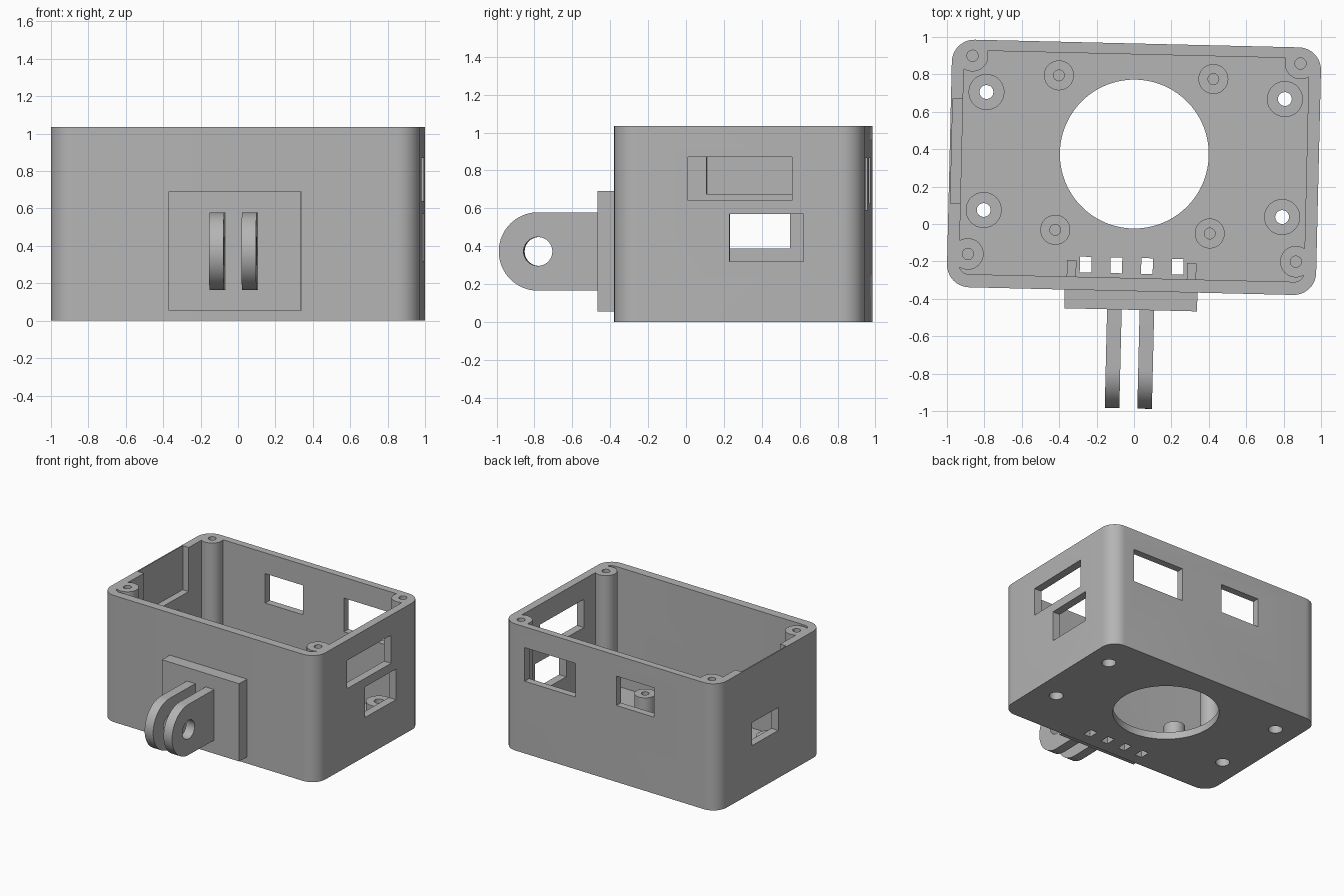
import bpy, bmesh, math
from mathutils import Matrix

cube = bpy.data.objects.get("Cube")
if cube:
    bpy.data.objects.remove(cube)

HEIGHT, FLOOR = 1.035, 0.06
CENTRE, TURN = (0, 0.303, 0), math.radians(-1.35)

grey = bpy.data.materials.new("light_grey_plastic")
grey.use_nodes = True
grey.diffuse_color = (0.46, 0.46, 0.46, 1)
grey.node_tree.nodes["Principled BSDF"].inputs["Base Color"].default_value = grey.diffuse_color


def make(name, bm):
    bmesh.ops.recalc_face_normals(bm, faces=bm.faces)
    mesh = bpy.data.meshes.new(name)
    bm.to_mesh(mesh)
    bm.free()
    mesh.materials.append(grey)
    ob = bpy.data.objects.new(name, mesh)
    bpy.context.collection.objects.link(ob)
    return ob


def box(name, x, y, z):
    bm = bmesh.new()
    bmesh.ops.create_cube(bm, size=1)
    for v in bm.verts:
        v.co = [lo + (c + 0.5) * (hi - lo) for c, (lo, hi) in zip(v.co, (x, y, z))]
    return make(name, bm)


def rounded_box(name, x, y, z, radius):
    ob = box(name, x, y, z)
    bm = bmesh.new()
    bm.from_mesh(ob.data)
    upright = [e for e in bm.edges if abs(e.verts[0].co.z - e.verts[1].co.z) > 0.1]
    bmesh.ops.bevel(bm, geom=upright, offset=radius, segments=10, affect='EDGES', profile=0.5)
    bm.to_mesh(ob.data)
    bm.free()
    return ob


def cylinder(name, x, y, z0, z1, radius, sides=40, tip=None):
    bm = bmesh.new()
    bmesh.ops.create_cone(bm, cap_ends=True, segments=sides, depth=z1 - z0,
                          radius1=radius if tip is None else tip, radius2=radius,
                          matrix=Matrix.Translation((x, y, (z0 + z1) / 2)))
    return make(name, bm)


def combine(target, parts, operation):
    # Bake the boolean result, then drop the helper solids
    for part in parts:
        part.hide_render = True
        mod = target.modifiers.new(part.name, 'BOOLEAN')
        mod.operation, mod.solver, mod.object = operation, 'EXACT', part
    bpy.context.view_layer.update()
    graph = bpy.context.evaluated_depsgraph_get()
    mesh = bpy.data.meshes.new_from_object(target.evaluated_get(graph))
    target.modifiers.clear()
    target.data = mesh
    mesh.materials.clear()
    mesh.materials.append(grey)
    for part in parts:
        bpy.data.objects.remove(part)


def finish(ob):
    ob.location = CENTRE
    ob.rotation_euler.z = TURN
    bpy.ops.object.select_all(action='DESELECT')
    ob.select_set(True)
    bpy.context.view_layer.objects.active = ob
    bpy.ops.object.shade_smooth_by_angle(angle=math.radians(30))


def four(x, y_front, y_back):
    return [(sx * x, y) for sx in (-1, 1) for y in (y_front, y_back)]


corner_posts = four(0.877, -0.484, 0.576)
outer_bosses = four(0.798, -0.247, 0.384)
inner_bosses = four(0.413, -0.344, 0.482)

# Open-topped housing
housing = rounded_box("housing", (-0.987, 0.987), (-0.662, 0.662), (0, HEIGHT), 0.12)
combine(housing, [rounded_box("cavity", (-0.922, 0.922), (-0.592, 0.604),
                              (FLOOR, HEIGHT + 0.2), 0.05)], 'DIFFERENCE')

# Lid posts, floor bosses and two small ribs on the front wall
solids = [cylinder("lid_post", x, y, 0.03, HEIGHT, 0.084) for x, y in corner_posts]
solids += [cylinder("outer_boss", x, y, 0.03, 0.24, 0.096) for x, y in outer_bosses]
solids += [cylinder("inner_boss", x, y, 0.03, 0.215, 0.08) for x, y in inner_bosses]
solids += [box("rib", (x - 0.025, x + 0.025), (-0.63, -0.505), (0.03, 0.15))
           for x in (-0.321, 0.321)]
combine(housing, solids, 'UNION')

# Large floor opening, screw holes and cable slots
cuts = [cylinder("floor_opening", 0, 0.071, -0.1, 0.5, 0.398, 96)]
for x, y in corner_posts:
    cuts.append(cylinder("lid_screw_hole", x, y, HEIGHT - 0.3, HEIGHT + 0.1, 0.03, 24))
for x, y in outer_bosses:
    cuts.append(cylinder("through_hole", x, y, -0.1, 0.4, 0.037, 24))
    cuts.append(cylinder("head_recess", x, y, -0.1, 0.14, 0.053, 32))
for x, y in inner_bosses:
    cuts.append(cylinder("blind_hole", x, y, 0.08, 0.4, 0.029, 24))
for i in range(4):
    x = (i - 1.5) * 0.164
    cuts.append(box("cable_slot", (x - 0.031, x + 0.031), (-0.568, -0.484), (-0.1, 0.2)))

# Side and back windows, and the thinned pocket in one side wall
left, right, back = (0.86, 1.1), (-1.1, -0.86), (0.56, 0.8)
cuts += [box("upper_side_window", left, (-0.27, 0.28), (0.64, 0.87)),
         box("lower_side_window", left, (-0.05, 0.34), (0.32, 0.57)),
         box("far_side_window", right, (-0.106, 0.224), (0.388, 0.575)),
         box("side_pocket", (-0.977, -0.9), (-0.216, 0.344), (0.675, HEIGHT + 0.1)),
         box("large_back_window", (0.314, 0.781), back, (0.59, 0.865)),
         box("small_back_window", (-0.41, -0.062), back, (0.625, 0.865))]
combine(housing, cuts, 'DIFFERENCE')
finish(housing)

# Mounting plate on the front
finish(box("mount_plate", (-0.355, 0.355), (-0.762, -0.66), (0.055, 0.69)))

# Two round-ended hinge fingers with a cross hole
PIVOT_Y, PIVOT_Z, RADIUS, HOLE = -1.082, 0.372, 0.207, 0.076


def finger(name, x0, x1):
    bm = bmesh.new()
    outline = [(-0.755, PIVOT_Z + RADIUS)]
    for i in range(33):
        a = math.pi / 2 + math.pi * i / 32
        outline.append((PIVOT_Y + RADIUS * math.cos(a), PIVOT_Z + RADIUS * math.sin(a)))
    outline.append((-0.755, PIVOT_Z - RADIUS))
    face = bm.faces.new([bm.verts.new((x0, y, z)) for y, z in outline])
    out = bmesh.ops.extrude_face_region(bm, geom=[face])["geom"]
    moved = [v for v in out if isinstance(v, bmesh.types.BMVert)]
    bmesh.ops.translate(bm, verts=moved, vec=(x1 - x0, 0, 0))
    ob = make(name, bm)
    hole = cylinder("pivot_hole", 0, 0, -1, 1, HOLE)
    hole.data.transform(Matrix.Translation((0, PIVOT_Y, PIVOT_Z)) @ Matrix.Rotation(math.pi / 2, 4, 'Y'))
    combine(ob, [hole], 'DIFFERENCE')
    finish(ob)


finger("hinge_finger_right", -0.126, -0.048)
finger("hinge_finger_left", 0.048, 0.126)
